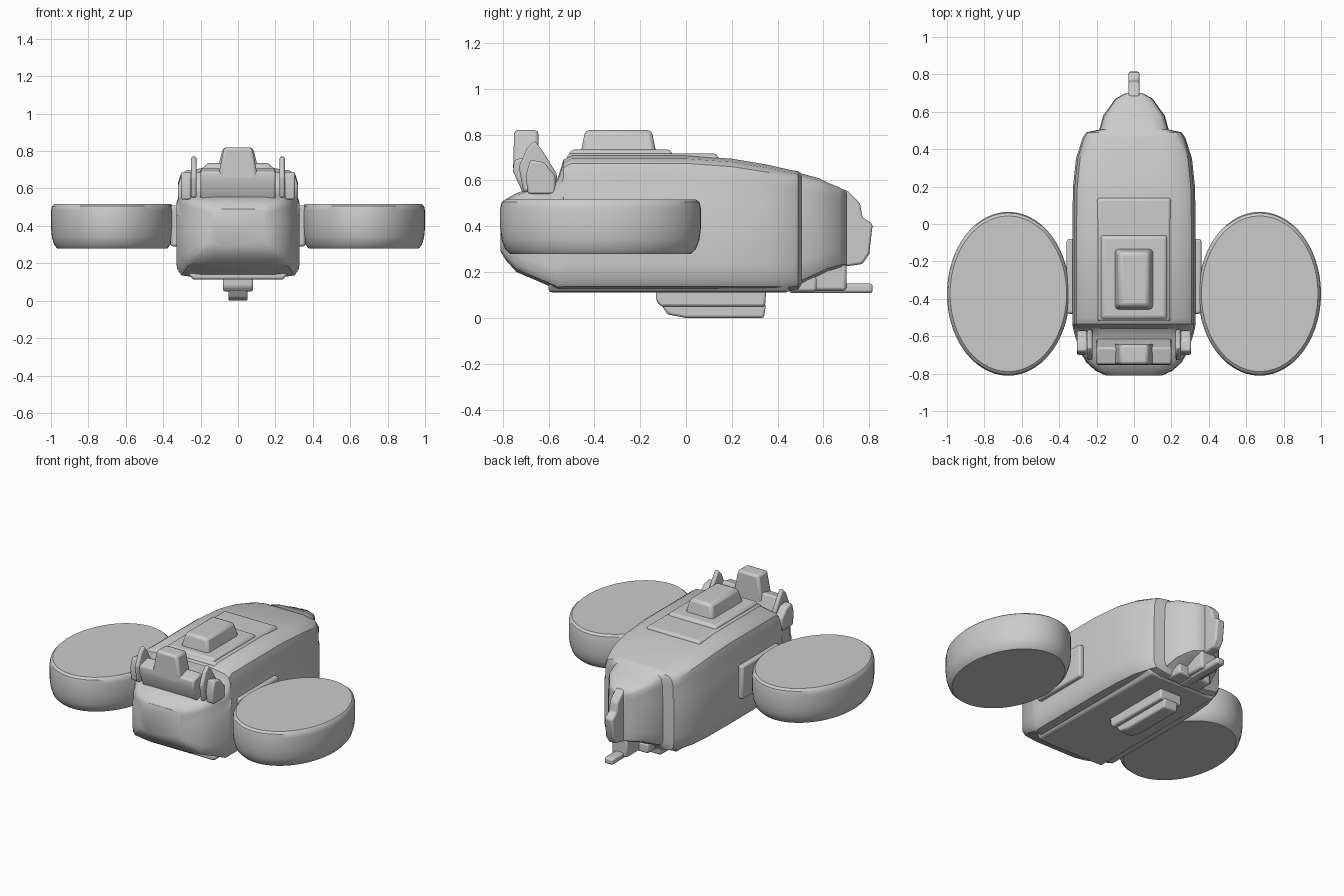
import bpy, bmesh, math

if "Cube" in bpy.data.objects:
    bpy.data.objects.remove(bpy.data.objects["Cube"])

grey = bpy.data.materials.new("plain_grey")
grey.diffuse_color = (0.6, 0.6, 0.6, 1)
grey.use_nodes = True
grey.node_tree.nodes["Principled BSDF"].inputs["Base Color"].default_value = grey.diffuse_color


def finish(name, bm, bevel=0, mirror=False, angle=35):
    bmesh.ops.recalc_face_normals(bm, faces=bm.faces[:])
    me = bpy.data.meshes.new(name)
    bm.to_mesh(me)
    bm.free()
    ob = bpy.data.objects.new(name, me)
    bpy.context.collection.objects.link(ob)
    me.materials.append(grey)
    if bevel:
        b = ob.modifiers.new("bevel", "BEVEL")
        b.width, b.segments = bevel, 2
    if mirror:
        ob.modifiers.new("mirror", "MIRROR")
    bpy.ops.object.select_all(action='DESELECT')
    ob.select_set(True)
    bpy.context.view_layer.objects.active = ob
    bpy.ops.object.shade_smooth_by_angle(angle=math.radians(angle))
    return ob


def loft(name, rings, **kw):
    bm = bmesh.new()
    rows = [[bm.verts.new(p) for p in r] for r in rings]
    n = len(rows[0])
    for a, b in zip(rows, rows[1:]):
        for i in range(n):
            j = (i + 1) % n
            bm.faces.new((a[i], a[j], b[j], b[i]))
    bm.faces.new(rows[0])
    bm.faces.new(rows[-1])
    return finish(name, bm, **kw)


def block(name, x, y, z, top=(0, 0), bevel=0.012, mirror=False):
    """Box between x, y and z ranges; top = inset of upper rim (negative flares)."""
    rings = []
    for h, (ix, iy) in ((z[0], (0, 0)), (z[1], top)):
        rings.append([(x[0] + ix, y[0] + iy, h), (x[1] - ix, y[0] + iy, h),
                      (x[1] - ix, y[1] - iy, h), (x[0] + ix, y[1] - iy, h)])
    return loft(name, rings, bevel=bevel, mirror=mirror)


def side_profile(name, pts, x0, x1, mirror=False, bevel=0.01):
    return loft(name, [[(x, y, z) for y, z in pts] for x in (x0, x1)],
                bevel=bevel, mirror=mirror)


# Hull: one cross-section swept along y (y, half width, bottom, top)
section = [(0.6, 0), (0.92, 0.03), (0.99, 0.09), (1, 0.2), (1, 0.68), (0.975, 0.72),
           (0.975, 0.86), (0.93, 0.94), (0.84, 0.975), (0.55, 1)]
stations = [(-0.81, .15, .29, .49), (-0.785, .205, .25, .52), (-0.74, .255, .20, .545),
            (-0.68, .29, .175, .565), (-0.60, .315, .14, .58), (-0.56, .325, .12, .61),
            (-0.535, .33, .12, .69), (-0.5, .33, .12, .71), (0, .33, .12, .71),
            (.2, .326, .12, .695), (.35, .31, .12, .67), (.46, .275, .12, .645),
            (.49, .255, .125, .64), (.505, .185, .15, .63), (.58, .165, .185, .61),
            (.62, .135, .205, .59), (.67, .10, .22, .57), (.70, .045, .225, .55)]
hull = []
for y, w, zb, zt in stations:
    half = [(w * fx, y, zb + (zt - zb) * fz) for fx, fz in section]
    hull.append(half + [(-a, b, c) for a, b, c in reversed(half)])
loft("hull", hull)

# Side pods: elliptical drums with softened rims
pod = []
for z, r in ((.28, .90), (.30, .95), (.34, .985), (.39, 1), (.48, 1), (.505, .985), (.517, .95)):
    pod.append([(0.672 + .328 * r * math.cos(t), -0.373 + .438 * r * math.sin(t), z)
                for t in (i * math.tau / 56 for i in range(56))])
loft("side_pod", pod, mirror=True)
block("pod_mount", (.31, .36), (-.48, -.08), (.29, .51), mirror=True)

# Roof layers and roof box
block("roof_plate_low", (-.21, .21), (-.53, .15), (.66, .717), (.02, .015))
block("roof_plate_high", (-.19, .19), (-.53, -.04), (.68, .735), (.02, .03))
block("roof_box", (-.105, .105), (-.46, -.13), (.72, .82), (.025, .02), bevel=.018)

# Front deck: console, chimney block, side horns and cheek pieces
side_profile("console", [(-.71, .54), (-.755, .64), (-.75, .69), (-.66, .71), (-.61, .56)],
             -.2, .2)
block("console_tower", (-.11, .11), (-.755, -.64), (.64, .82), (.035, .005), bevel=.015)
side_profile("horn", [(-.56, .57), (-.565, .63), (-.62, .72), (-.66, .775), (-.695, .74),
                      (-.73, .66), (-.71, .55)], .222, .25, mirror=True)
side_profile("horn_cheek", [(-.57, .54), (-.57, .62), (-.62, .68), (-.68, .69),
                            (-.70, .62), (-.69, .54)], .25, .305, mirror=True)

# Belly plate and landing skid
block("belly_plate", (-.24, .24), (-.60, .45), (.112, .15), (-.03, 0))
side_profile("skid_upper", [(-.13, .12), (-.13, .075), (-.11, .05), (.345, .05), (.35, .12)],
             -.08, .08)
side_profile("skid_lower", [(-.11, .06), (-.08, .015), (.0, 0), (.34, 0), (.35, .06)],
             -.052, .052)

# Tail fin and tail pipe
side_profile("tail_fin", [(.66, .22), (.77, .235), (.80, .28), (.815, .41), (.77, .44),
                          (.76, .50), (.70, .56), (.66, .56)], -.03, .03)
block("tail_pipe", (-.03, .03), (.45, .815), (.108, .15))
block("tail_bracket", (-.055, .055), (.54, .70), (.12, .235))
block("tail_crossbar", (-.12, .12), (.45, .57), (.115, .18))
